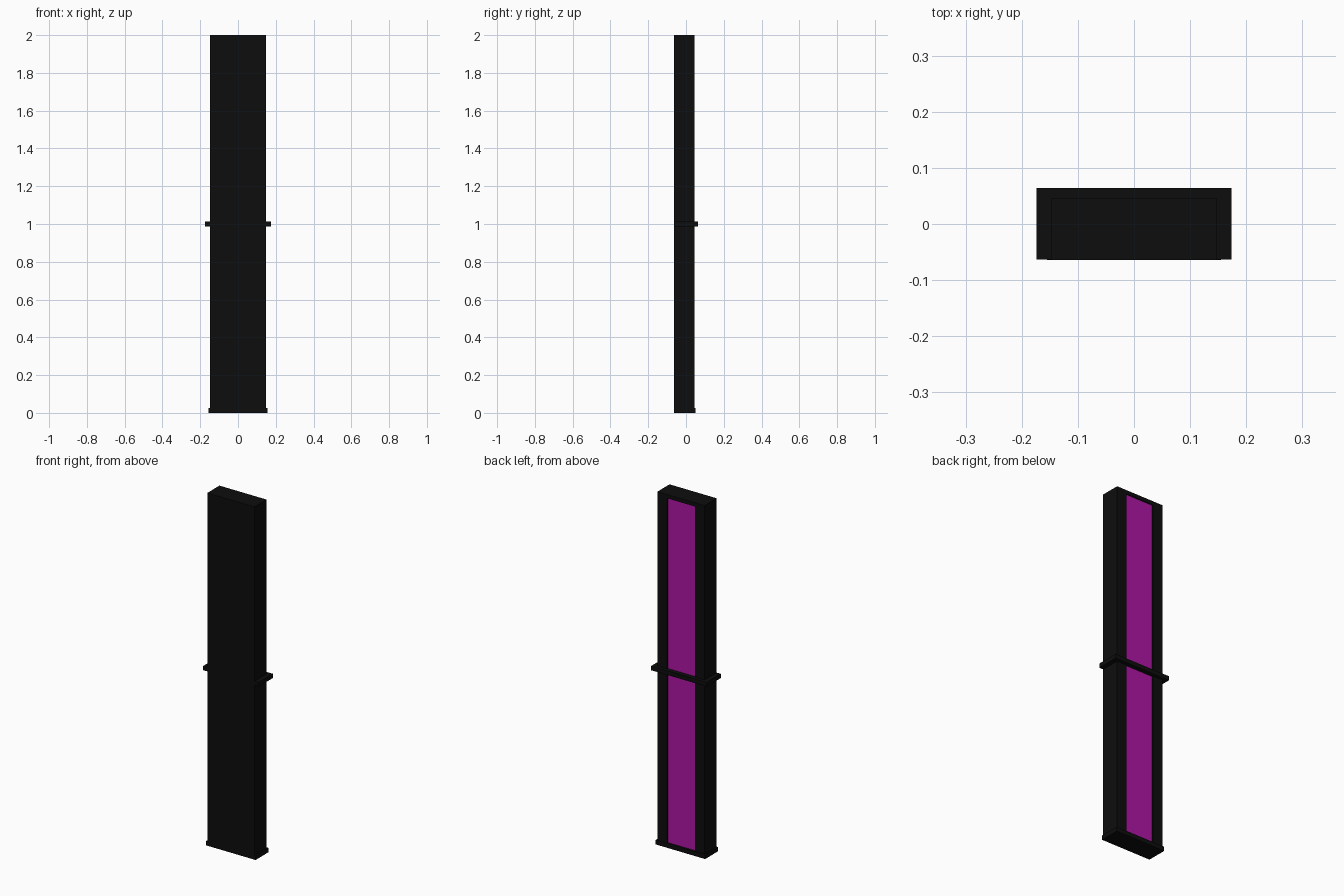
import bpy, bmesh
from mathutils import Vector

if "Cube" in bpy.data.objects:
    bpy.data.objects.remove(bpy.data.objects["Cube"])


def material(name, color):
    m = bpy.data.materials.new(name)
    m.diffuse_color = (*color, 1)
    m.use_nodes = True
    m.node_tree.nodes["Principled BSDF"].inputs["Base Color"].default_value = m.diffuse_color
    return m


BLACK = material("black", (0.004, 0.004, 0.004))
MAGENTA = material("magenta", (0.42, 0.008, 0.37))


def box(name, x, y, z, mats=(BLACK,)):
    """Box spanning the given (min, max) ranges."""
    bm = bmesh.new()
    bmesh.ops.create_cube(bm, size=1)
    for v in bm.verts:
        v.co = Vector([r[0] if c < 0 else r[1] for c, r in zip(v.co, (x, y, z))])
    mesh = bpy.data.meshes.new(name)
    bm.to_mesh(mesh)
    bm.free()
    for m in mats:
        mesh.materials.append(m)
    ob = bpy.data.objects.new(name, mesh)
    bpy.context.collection.objects.link(ob)
    return ob


# Tall slab with a shallow coloured recess in its back face
FRONT, BACK = -0.064, 0.045
body = box("body", (-0.148, 0.148), (FRONT, BACK), (0, 2), (BLACK, MAGENTA))
bm = bmesh.new()
bm.from_mesh(body.data)
bm.faces.ensure_lookup_table()
panel = max(bm.faces, key=lambda f: f.calc_center_median().y)
bmesh.ops.inset_individual(bm, faces=[panel], thickness=0.03)
for v in panel.verts:
    v.co.x = 0.087 if v.co.x > 0 else -0.087
bmesh.ops.inset_individual(bm, faces=[panel], thickness=0.0005, depth=-0.006)
panel.material_index = 1
bm.to_mesh(body.data)
bm.free()

# Foot and the band across the middle
box("foot", (-0.155, 0.155), (FRONT, 0.05), (0, 0.025))
box("middle_band", (-0.174, 0.174), (FRONT + 0.001, 0.064), (0.988, 1.012))
